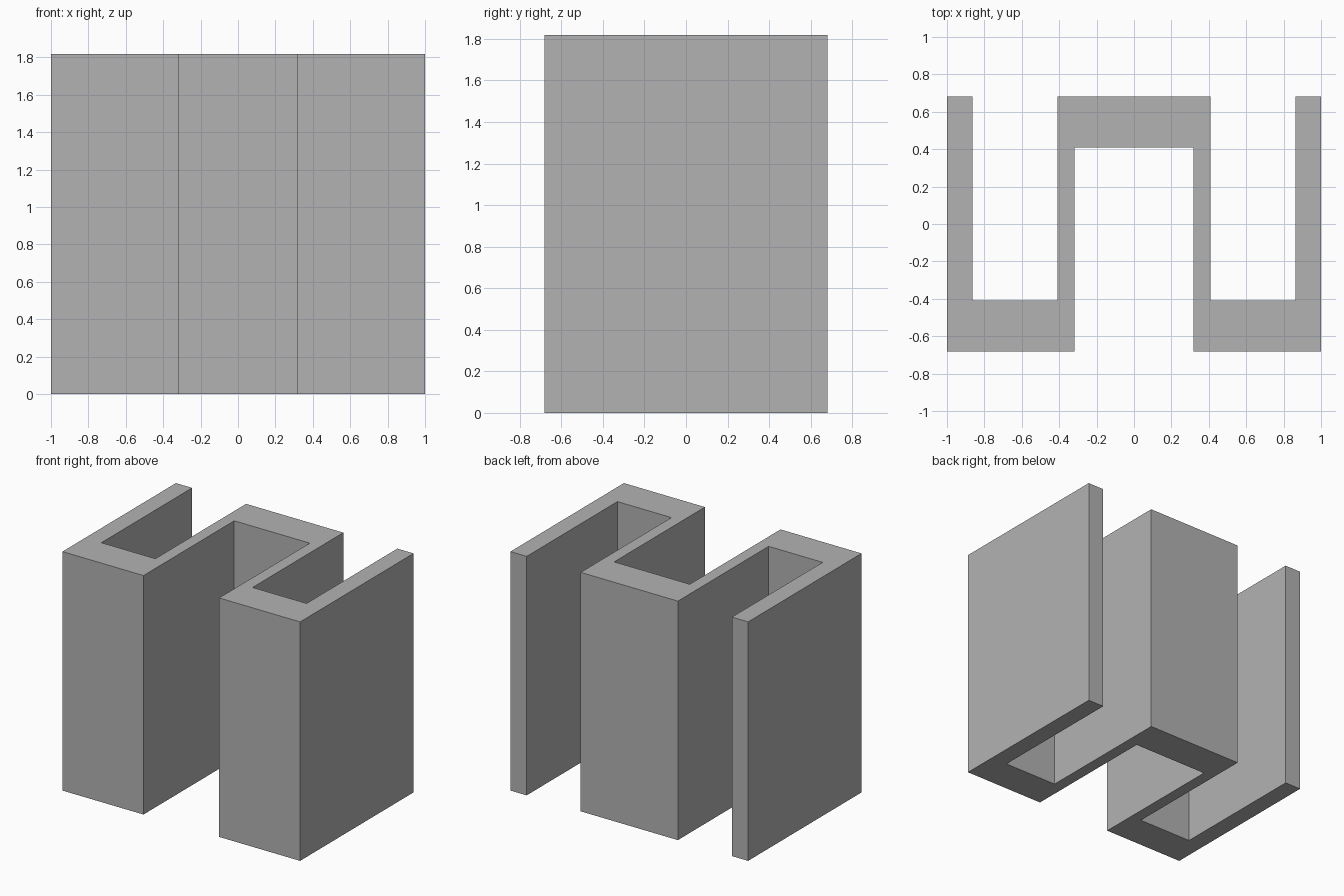
import bpy
import bmesh

cube = bpy.data.objects.get("Cube")
if cube:
    bpy.data.objects.remove(cube, do_unlink=True)

# The design sits on a grid of 22 units across the full width
UNIT = 2 / 22
HEIGHT = 20 * UNIT

# One flat grey
grey = bpy.data.materials.new("plain_grey")
grey.use_nodes = True
colour = (0.45, 0.45, 0.45, 1)
grey.diffuse_color = colour
grey.node_tree.nodes["Principled BSDF"].inputs["Base Color"].default_value = colour

# Left half of the folded outline, from the inner middle round to the outer middle
half = [(3.5, 4.5), (3.5, -7.5), (11, -7.5), (11, 7.5),
        (9.5, 7.5), (9.5, -4.5), (4.5, -4.5), (4.5, 7.5)]
outline = half + [(-x, y) for x, y in reversed(half)]

# Extrude the mirrored outline into a tall channel
bm = bmesh.new()
base = bm.faces.new([bm.verts.new((x * UNIT, y * UNIT, 0)) for x, y in outline])
extruded = bmesh.ops.extrude_face_region(bm, geom=[base], use_keep_orig=True)
top = [v for v in extruded["geom"] if isinstance(v, bmesh.types.BMVert)]
bmesh.ops.translate(bm, verts=top, vec=(0, 0, HEIGHT))
bmesh.ops.recalc_face_normals(bm, faces=bm.faces)

mesh = bpy.data.meshes.new("folded_channel")
bm.to_mesh(mesh)
bm.free()
mesh.materials.append(grey)
channel = bpy.data.objects.new("folded_channel", mesh)
bpy.context.collection.objects.link(channel)
